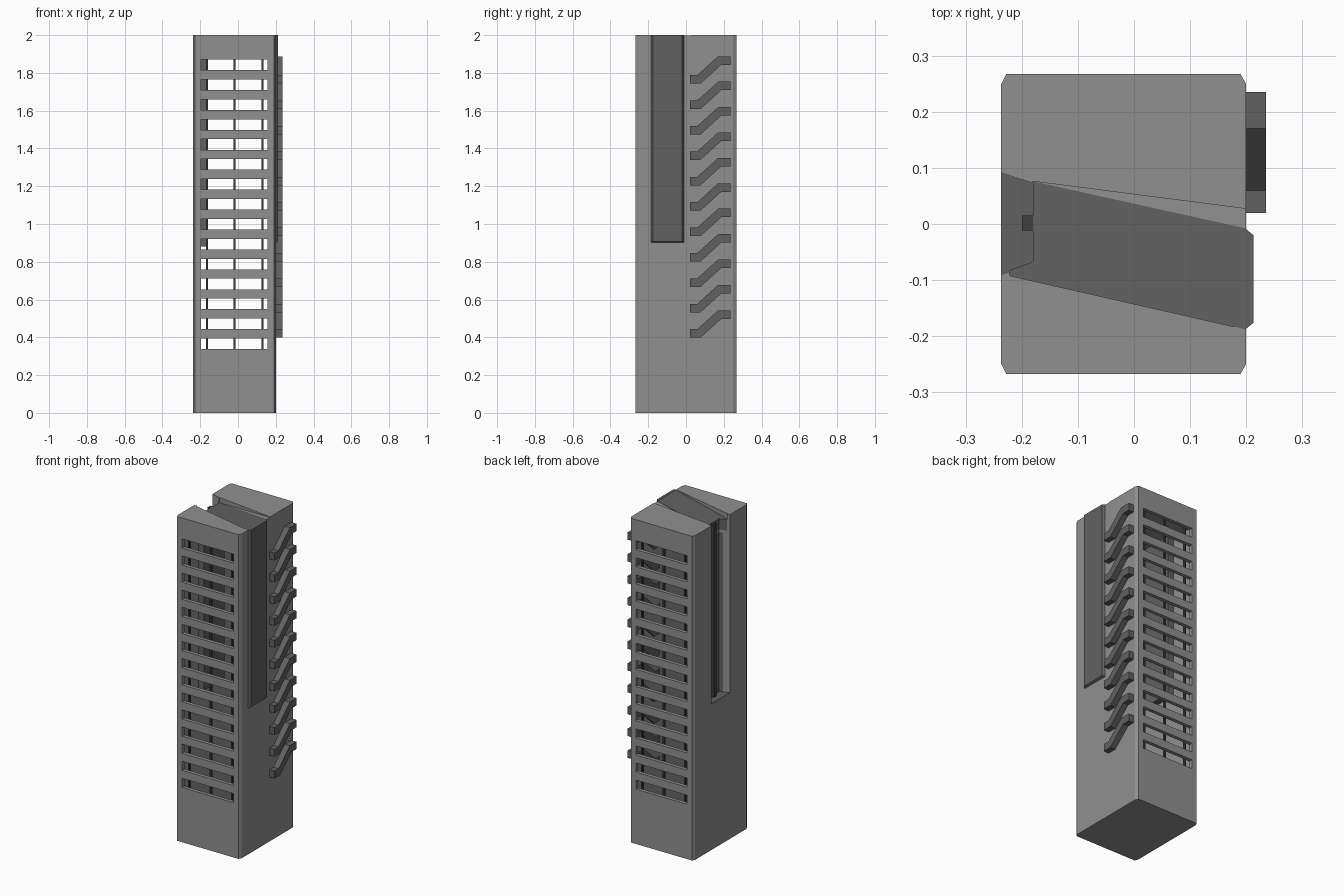
import bpy, bmesh

if "Cube" in bpy.data.objects:
    bpy.data.objects.remove(bpy.data.objects["Cube"])


def material(name, v):
    m = bpy.data.materials.new(name)
    m.diffuse_color = (v, v, v, 1)
    m.use_nodes = True
    m.node_tree.nodes["Principled BSDF"].inputs["Base Color"].default_value = m.diffuse_color
    return m


GREY = material("mid grey", 0.28)
DARK = material("dark grey", 0.12)
BLACK = material("near black", 0.05)


def add_prism(bm, bottom, top):
    """Closed solid between two matching loops of 3D points."""
    lo = [bm.verts.new(p) for p in bottom]
    hi = [bm.verts.new(p) for p in top]
    n = len(lo)
    bm.faces.new(lo[::-1])
    bm.faces.new(hi)
    for i in range(n):
        j = (i + 1) % n
        bm.faces.new((lo[i], lo[j], hi[j], hi[i]))


def add_box(bm, x0, x1, y0, y1, z0, z1):
    loop = [(x0, y0), (x1, y0), (x1, y1), (x0, y1)]
    add_prism(bm, [(x, y, z0) for x, y in loop], [(x, y, z1) for x, y in loop])


def finish(name, bm, mat):
    bmesh.ops.recalc_face_normals(bm, faces=bm.faces[:])
    me = bpy.data.meshes.new(name)
    bm.to_mesh(me)
    bm.free()
    me.materials.append(mat)
    ob = bpy.data.objects.new(name, me)
    bpy.context.collection.objects.link(ob)
    return ob


def prism(name, bottom, top, mat=GREY):
    bm = bmesh.new()
    add_prism(bm, bottom, top)
    return finish(name, bm, mat)


def upright(name, outline, z0, z1, mat=GREY):
    return prism(name, [(x, y, z0) for x, y in outline], [(x, y, z1) for x, y in outline], mat)


def boxes(name, dims, mat=GREY):
    bm = bmesh.new()
    for d in dims:
        add_box(bm, *d)
    return finish(name, bm, mat)


def cut(ob, cutters):
    """Subtract the cutters and keep the resulting mesh."""
    for c in cutters:
        c.hide_render = True
        mod = ob.modifiers.new("cut", 'BOOLEAN')
        mod.operation = 'DIFFERENCE'
        mod.solver = 'EXACT'
        mod.object = c
    dg = bpy.context.evaluated_depsgraph_get()
    me = bpy.data.meshes.new_from_object(ob.evaluated_get(dg))
    ob.modifiers.clear()
    ob.data = me
    me.materials.clear()
    me.materials.append(GREY if ob.name == "tower_body" else DARK)
    for p in me.polygons:
        p.material_index = 0


def slope(x):
    """Height of the sunken top strap."""
    return 1.997 - (0.2 - x) * 0.08


# Tower body with chamfered corners
half = [(-0.228, -0.267), (0.19, -0.267), (0.2, -0.249)]
outline = half + [(0.2, 0.249), (0.19, 0.267), (-0.228, 0.267), (-0.237, 0.249), (-0.237, -0.249)]
body = upright("tower_body", outline, 0, 2)

# Cutters: hollow inside, louvre slots, rear pocket, diagonal top channel
cavity = boxes("cavity_cutter", [(-0.2, 0.17, -0.245, 0.245, 0.05, 1.885)])
slots = boxes("slot_cutter", [(-0.195, 0.155, -0.4, 0.4, 0.338 + i * 0.1055, 0.394 + i * 0.1055)
                              for i in range(15)])
pocket = upright("pocket_cutter", [(-0.26, -0.0986), (-0.178, -0.068), (-0.178, 0.072), (-0.26, 0.0986)],
                 0.9, 2.1)
strap = [(-0.18, -0.067), (-0.222, -0.083), (-0.222, -0.092), (0.2, -0.188), (0.2, -0.008), (-0.18, 0.076)]
channel_outline = strap[:3] + [(0.3, -0.2107), (0.3, 0.0141)] + strap[5:]
channel = prism("channel_cutter", [(x, y, slope(x)) for x, y in channel_outline],
                [(x, y, 2.1) for x, y in channel_outline])
cut(body, [cavity, slots, pocket, channel])

# Dark pocket liner inside the hollow
liner = boxes("pocket_liner", [(-0.2, -0.163, -0.1, 0.1, 0.88, 1.885)], DARK)
cut(liner, [pocket])
for c in (cavity, slots, pocket, channel):
    bpy.data.objects.remove(c)

# Pocket floor plate and guide rail
upright("pocket_floor", [(-0.2365, -0.0895), (-0.179, -0.068), (-0.179, 0.072), (-0.2365, 0.0905)],
        0.896, 0.902, DARK)
boxes("pocket_rail", [(-0.2, -0.177, -0.012, 0.015, 0.9, slope(-0.18))], BLACK)

# Diagonal strap lying in the top channel
prism("top_strap", [(x, y, 1.9) for x, y in strap],
      [(x, y, slope(x) + 0.002) for x, y in strap], DARK)

# Strap panel folded down the right side, with chamfered rim
prism("side_panel",
      [(0.198, -0.188, 0.9), (0.198, -0.008, 0.9), (0.198, -0.008, 2), (0.198, -0.188, 2)],
      [(0.213, -0.176, 0.908), (0.213, -0.02, 0.908), (0.213, -0.02, 2), (0.213, -0.176, 2)], DARK)

# Thin posts behind the louvres, front and back
boxes("louvre_posts", [(x - 0.005, x + 0.005, min(s * 0.232, s * 0.246), max(s * 0.232, s * 0.246), 0.05, 1.885)
                       for x in (-0.165, -0.018, 0.13) for s in (-1, 1)], BLACK)

# Zigzag brackets up the right side
zigzag = [(0.02, 0), (0.077, 0), (0.187, 0.1), (0.235, 0.1),
          (0.235, 0.145), (0.17, 0.145), (0.06, 0.045), (0.02, 0.045)]
bm = bmesh.new()
for i in range(11):
    z0 = 0.398 + i * 0.1345
    add_prism(bm, [(0.162, y, z + z0) for y, z in zigzag], [(0.235, y, z + z0) for y, z in zigzag])
finish("zigzag_brackets", bm, DARK)
